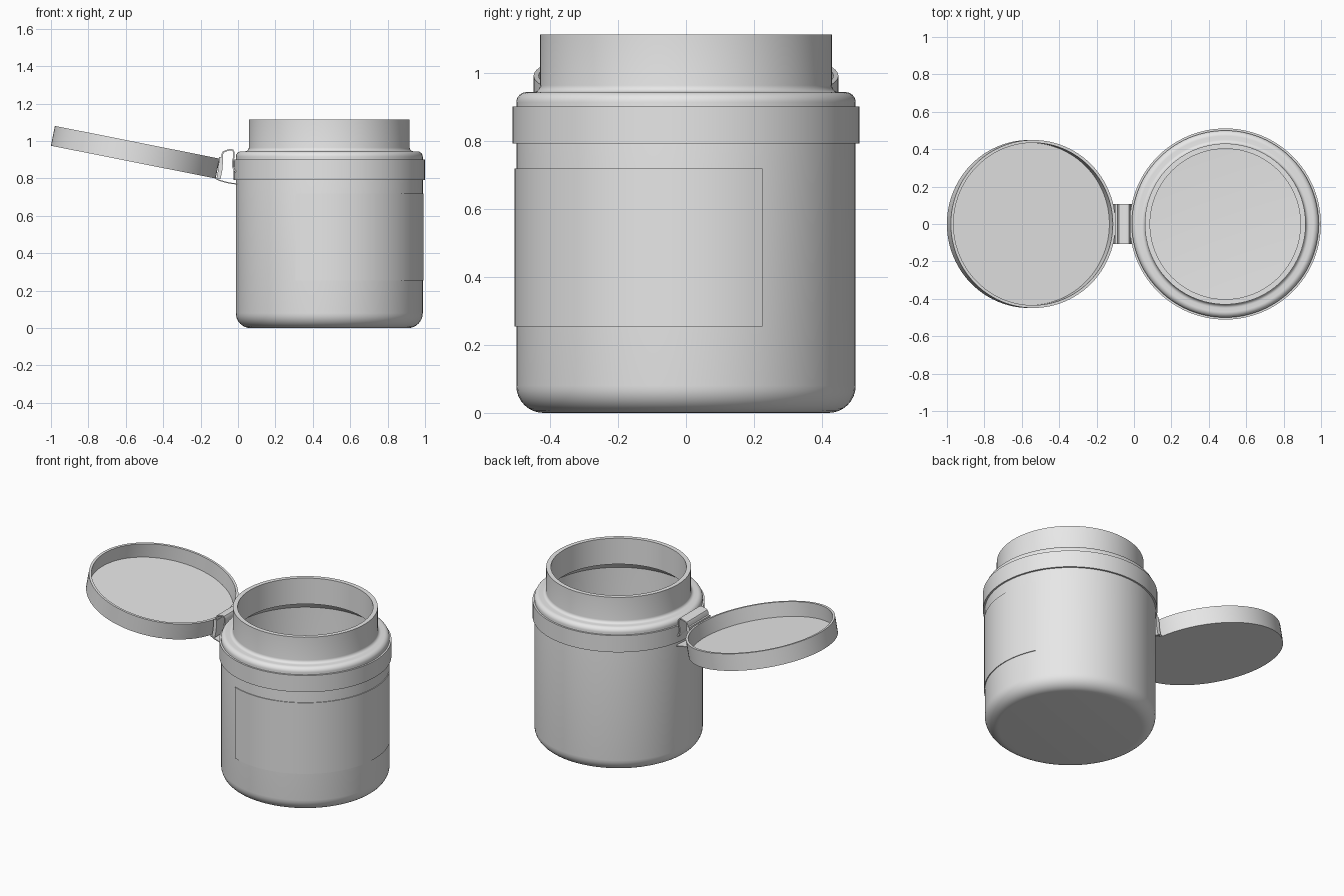
import bpy, bmesh, math
from mathutils import Matrix, Vector

if "Cube" in bpy.data.objects:
    bpy.data.objects.remove(bpy.data.objects["Cube"])

SEG = 96
JAR_X = 0.488

grey = bpy.data.materials.new("light_grey")
grey.diffuse_color = (0.8, 0.8, 0.8, 1)
grey.use_nodes = True
grey.node_tree.nodes["Principled BSDF"].inputs["Base Color"].default_value = grey.diffuse_color


def finish(name, bm, matrix=Matrix()):
    """Clean normals, smooth with sharp creases, and make the object."""
    bmesh.ops.remove_doubles(bm, verts=bm.verts, dist=1e-5)
    bmesh.ops.recalc_face_normals(bm, faces=bm.faces)
    for f in bm.faces:
        f.smooth = True
    for e in bm.edges:
        e.smooth = e.calc_face_angle(0) < math.radians(32)
    me = bpy.data.meshes.new(name)
    bm.to_mesh(me)
    bm.free()
    me.materials.append(grey)
    ob = bpy.data.objects.new(name, me)
    ob.matrix_world = matrix
    bpy.context.collection.objects.link(ob)
    return ob


def lathe(name, profile, matrix, start=0, end=360, closed=False):
    """Revolve (radius, z) points about z; part turns get capped ends."""
    full = end - start >= 360
    bm = bmesh.new()
    vs = [bm.verts.new((r, 0, z)) for r, z in profile]
    n = len(vs)
    edges = [bm.edges.new((vs[i], vs[(i + 1) % n])) for i in range(n if closed else n - 1)]
    bmesh.ops.rotate(bm, verts=vs, cent=(0, 0, 0),
                     matrix=Matrix.Rotation(math.radians(start), 3, 'Z'))
    steps = SEG if full else round(SEG * (end - start) / 360)
    bmesh.ops.spin(bm, geom=vs + edges, cent=(0, 0, 0), axis=(0, 0, 1),
                   angle=math.radians(end - start), steps=steps)
    if not full:
        bmesh.ops.holes_fill(bm, edges=bm.edges, sides=8)
    return finish(name, bm, matrix)


def arc(cx, cz, r, a0, a1, n=8):
    return [(cx + r * math.cos(math.radians(a0 + (a1 - a0) * i / n)),
             cz + r * math.sin(math.radians(a0 + (a1 - a0) * i / n))) for i in range(n + 1)]


def strap(name, path, width, thick):
    """Sweep a thin ribbon along an (x, z) path, extruded in y."""
    pts = [Vector(p) for p in path]
    left, right = [], []
    for i, p in enumerate(pts):
        t = (pts[min(i + 1, len(pts) - 1)] - pts[max(i - 1, 0)]).normalized()
        nrm = Vector((-t.y, t.x)) * thick / 2
        left.append(p + nrm)
        right.append(p - nrm)
    bm = bmesh.new()
    rows = [[bm.verts.new((q.x, y, q.y)) for q in (l, r) for y in (-width / 2, width / 2)]
            for l, r in zip(left, right)]
    for a, b in zip(rows, rows[1:]):
        for i, j in ((0, 1), (1, 3), (3, 2), (2, 0)):
            bm.faces.new((a[i], a[j], b[j], b[i]))
    for r in (rows[0], rows[-1]):
        bm.faces.new((r[0], r[1], r[3], r[2]))
    return finish(name, bm)


jar = Matrix.Translation((JAR_X, 0, 0))

# jar body: rounded base, shoulder, neck, then the hollow inside
body = [(0, 0)] + arc(0.42, 0.08, 0.08, -90, 0)
body += arc(0.47, 0.915, 0.03, 0, 90)
body += arc(0.45, 0.965, 0.02, -90, -180, 5)
body += [(0.43, 1.115), (0.402, 1.115), (0.402, 0.945), (0.45, 0.925), (0.475, 0.89)]
body += arc(0.415, 0.085, 0.06, 0, -90)
body += [(0, 0.025)]
lathe("jar_body", body, jar)

# raised band under the shoulder
lathe("collar_band", [(0.49, 0.793), (0.511, 0.793), (0.511, 0.902), (0.49, 0.902)],
      jar, closed=True)

# thin label wrapped around the front right
lathe("label", [(0.498, 0.255), (0.505, 0.255), (0.505, 0.72), (0.498, 0.72)],
      jar, -111, 26.5, True)

# open lid, a shallow cup tilted back beside the jar
tilt = math.radians(11.25)
lid_m = Matrix.Translation((-0.56, 0, 0.8875)) @ Matrix.Rotation(tilt, 4, 'Y')
lathe("lid", [(0, 0), (0.449, 0), (0.449, 0.108), (0.434, 0.108), (0.434, 0.014), (0, 0.014)],
      lid_m)

# hinge: tab on the lid, arched ribbon, and thin lower strap
W = 0.215
strap("hinge_lid_tab", [(-0.104, 0.80), (-0.094, 0.85), (-0.09, 0.915)], W, 0.022)
arch = [(-0.095, 0.88), (-0.085, 0.905), (-0.084, 0.93), (-0.078, 0.942), (-0.06, 0.949),
        (-0.04, 0.954), (-0.028, 0.952), (-0.022, 0.94), (-0.022, 0.915), (-0.028, 0.89),
        (-0.028, 0.865), (-0.02, 0.845), (-0.012, 0.835)]
strap("hinge_arch", arch, W, 0.008)
strap("hinge_lower_strap", [(-0.125, 0.803), (-0.10, 0.79), (-0.065, 0.78), (-0.03, 0.773),
                            (-0.005, 0.771)], W, 0.006)
